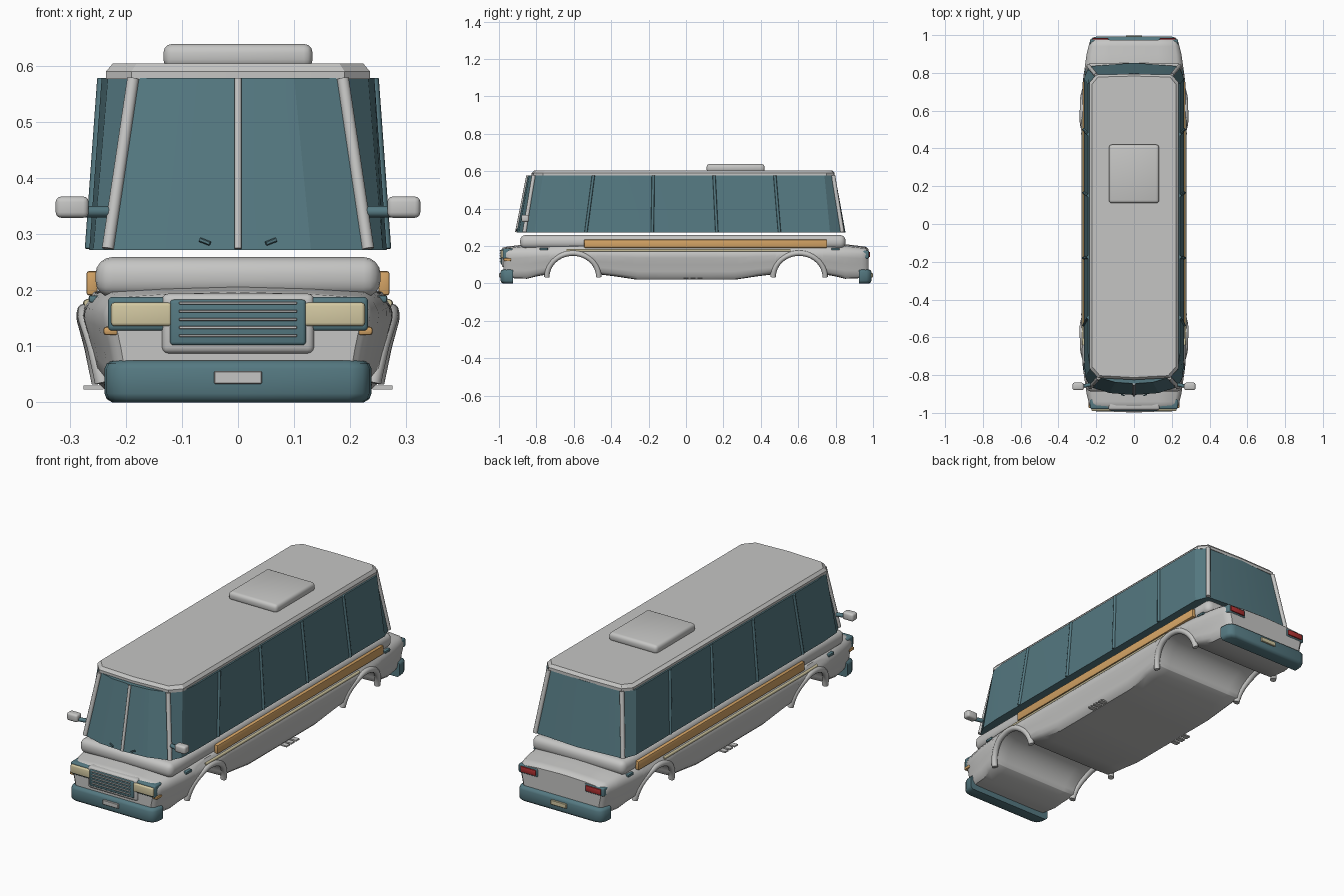
import bpy, bmesh, math
from mathutils import Vector

cube = bpy.data.objects.get("Cube")
if cube:
    bpy.data.objects.remove(cube, do_unlink=True)


def material(name, rgb):
    m = bpy.data.materials.new(name)
    m.use_nodes = True
    m.diffuse_color = (*rgb, 1)
    m.node_tree.nodes["Principled BSDF"].inputs["Base Color"].default_value = (*rgb, 1)
    return m


GREY = material("light grey", (0.56, 0.56, 0.55))
TEAL = material("dark teal", (0.09, 0.19, 0.22))
ORANGE = material("amber", (0.66, 0.37, 0.13))
CREAM = material("cream", (0.65, 0.58, 0.36))
RED = material("red", (0.42, 0.03, 0.03))


def finish(name, bm, mat, angle=35):
    bmesh.ops.recalc_face_normals(bm, faces=bm.faces)
    me = bpy.data.meshes.new(name)
    bm.to_mesh(me)
    bm.free()
    me.materials.append(mat)
    for p in me.polygons:
        p.use_smooth = True
    me.set_sharp_from_angle(angle=math.radians(angle))
    ob = bpy.data.objects.new(name, me)
    bpy.context.collection.objects.link(ob)
    return ob


def box(name, xs, ys, zs, mat, bevel=0.0, seg=3):
    """Box between pairs of limits, with rounded edges."""
    bm = bmesh.new()
    bmesh.ops.create_cube(bm, size=1)
    for v in bm.verts:
        v.co = [r[0] + (r[1] - r[0]) * (c + 0.5) for r, c in zip((xs, ys, zs), v.co)]
    if bevel:
        bmesh.ops.bevel(bm, geom=bm.edges[:], offset=bevel, segments=seg,
                        profile=0.5, affect='EDGES')
    return finish(name, bm, mat)


def loft(name, rings, mat, angle=35):
    """Skin closed rings of equal length and cap both ends."""
    bm = bmesh.new()
    rows = [[bm.verts.new(p) for p in ring] for ring in rings]
    n = len(rows[0])
    for a, b in zip(rows, rows[1:]):
        for i in range(n):
            j = (i + 1) % n
            bm.faces.new((a[i], a[j], b[j], b[i]))
    bm.faces.new(rows[0])
    bm.faces.new(rows[-1])
    return finish(name, bm, mat, angle)


def tube(name, pts, r, mat, n=10):
    """Round bar along a path."""
    pts = [Vector(p) for p in pts]
    rings = []
    for i, p in enumerate(pts):
        d = (pts[min(i + 1, len(pts) - 1)] - pts[max(i - 1, 0)]).normalized()
        u = d.cross(Vector((1, 0, 0)) if abs(d.x) < 0.8 else Vector((0, 1, 0))).normalized()
        v = d.cross(u)
        rings.append([p + r * (u * math.cos(a) + v * math.sin(a))
                      for a in (2 * math.pi * k / n for k in range(n))])
    return loft(name, rings, mat, 50)


def interp(table, t):
    for (a, va), (b, vb) in zip(table, table[1:]):
        if t <= b:
            return va + (vb - va) * max(0, (t - a) / (b - a))
    return table[-1][1]


def mirror_ring(half):
    return half + [(-x, y, z) for x, y, z in reversed(half) if x > 1e-6]


# Lower body: cross-sections along the length, underside raised over the wheels
WIDTH = [(0, 0.28), (0.6, 0.28), (0.76, 0.273), (0.9, 0.252), (0.96, 0.236), (0.975, 0.22)]
TOP = [(0, 0.2), (0.85, 0.2), (0.96, 0.187), (0.975, 0.175)]
BELLY = [(0, 0.02), (0.26, 0.02), (0.46, 0.05), (0.75, 0.05), (0.85, 0.025), (0.97, 0.03)]
SHAPE = [(0.02, 0.89), (0.1, 0.95), (0.15, 1.0), (0.165, 0.995), (0.2, 0.91)]
ARCH_Y, ARCH_Z, ARCH_R = 0.605, 0.035, 0.128


def side_x(y, z):
    return interp(WIDTH, abs(y)) * interp(SHAPE, z)


def bottom(y):
    d = abs(abs(y) - ARCH_Y)
    z = interp(BELLY, abs(y))
    return max(z, ARCH_Z + math.sqrt(max(0, ARCH_R ** 2 - d * d))) if d < ARCH_R else z


def section(y):
    b, t = bottom(y), interp(TOP, abs(y))
    half = [(0, y, b), (side_x(y, b) * 0.7, y, b), (side_x(y, b) * 0.95, y, b + 0.002)]
    for s in (0.1, 0.25, 0.45, 0.65, 0.8, 0.92):
        z = b + (t - b) * s
        half.append((side_x(y, z), y, z))
    half += [(side_x(y, t) * 0.96, y, t), (0.13, y, t + 0.006), (0, y, t + 0.01)]
    return mirror_ring(half)


near = [0, 0.13, 0.26, 0.38, 0.8, 0.85, 0.9, 0.94, 0.96, 0.968, 0.975]
near += [ARCH_Y + (ARCH_R + 0.0005) * math.cos(math.pi * k / 20) for k in range(21)]
stations = sorted({s * y for y in near for s in (-1, 1)})
loft("lower_body", [section(y) for y in stations], GREY, 40)

# Waist belt
box("waist_belt", (-0.254, 0.254), (-0.887, 0.853), (0.187, 0.259), GREY, 0.03, 4)


# Glasshouse: tapered, with cut corners
def plan(half, z):
    return mirror_ring([(x, y, z) for x, y in half])


loft("glasshouse", [
    plan([(0, -.905), (.13, -.895), (.232, -.862), (.258, -.81), (.265, -.7),
          (.265, .77), (.24, .835), (0, .853)], 0.272),
    plan([(0, -.845), (.1, -.838), (.187, -.812), (.232, -.765), (.243, -.68),
          (.243, .74), (.2, .785), (0, .797)], 0.578)], TEAL, 10)

# Roof and hatch
roof = [(0, -.825), (.19, -.815), (.235, -.765), (.235, .75), (.2, .79), (0, .795)]
inner = [(x * 0.95, y * 0.985) for x, y in roof]
loft("roof", [plan(roof, 0.576), plan(roof, 0.59), plan(inner, 0.604)], GREY, 30)
box("roof_hatch", (-0.133, 0.133), (0.11, 0.42), (0.595, 0.639), GREY, 0.016)

# Windscreen centre bar
tube("windscreen_bar", [(0, -.907, .274), (0, -.847, .577)], 0.007, GREY)

for s, side in ((1, "left"), (-1, "right")):
    # Corner and window posts
    tube(f"front_pillar_{side}", [(s * .232, -.864, .274), (s * .187, -.814, .577)], 0.011, GREY)
    tube(f"rear_pillar_{side}", [(s * .24, .836, .274), (s * .2, .787, .577)], 0.011, GREY)
    for i, (lo, hi) in enumerate([(-.535, -.495), (-.18, -.175), (.165, .15), (.5, .475)]):
        tube(f"window_post_{side}_{i}", [(s * .265, lo, .274), (s * .243, hi, .577)], 0.008, TEAL, 8)

    # Wheel arch lips
    for yc, end in ((-ARCH_Y, "front"), (ARCH_Y, "rear")):
        pts = []
        for k in range(25):
            a = math.pi * k / 24
            y, z = yc + 0.139 * math.cos(a), ARCH_Z + 0.127 * math.sin(a)
            pts.append((s * (side_x(y, z) - 0.006), y, z))
        tube(f"{end}_arch_{side}", pts, 0.0145, GREY, 12)

    # Side stripe, moulding, marker lights and sill steps
    box(f"side_stripe_{side}", sorted((s * .25, s * .27)), (-.545, .755), (.191, .234), ORANGE, 0.004, 2)
    ys = [-.64 + 0.1 * k for k in range(13)]
    tube(f"side_moulding_{side}", [(s * (side_x(y, .177) - 0.001), y, .177) for y in ys], 0.007, CREAM, 8)
    for y in (-.76, .8):
        x = side_x(y, .184)
        box(f"marker_{side}", sorted((s * (x - .02), s * (x + .007))), (y - .022, y + .022),
            (.178, .191), TEAL, 0.004, 2)
    for y in (0, .037, .074):
        box(f"sill_step_{side}", sorted((s * .24, s * .275)), (y - .013, y + .013), (.023, .03), GREY)

    # Door mirrors
    tube(f"mirror_arm_{side}", [(s * .23, -.85, .34), (s * .275, -.86, .34)], 0.01, TEAL)
    box(f"mirror_{side}", sorted((s * .266, s * .325)), (-.88, -.84), (.329, .367), GREY, 0.01)

    # Wipers
    tube(f"wiper_{side}", [(s * .05, -.908, .283), (s * .068, -.902, .29)], 0.004, TEAL, 6)

    # Front lamps
    box(f"lamp_housing_{side}", sorted((s * .1, s * .232)), (-.98, -.925), (.127, .188), TEAL, 0.008)
    box(f"headlight_{side}", sorted((s * .118, s * .226)), (-.99, -.95), (.136, .178), CREAM, 0.006)
    box(f"indicator_{side}", sorted((s * .212, s * .24)), (-.975, -.935), (.12, .135), ORANGE, 0.005, 2)

    # Rear lamps
    box(f"tail_housing_{side}", sorted((s * .128, s * .234)), (.925, .978), (.134, .176), TEAL, 0.006)
    box(f"tail_light_{side}", sorted((s * .136, s * .22)), (.95, .984), (.141, .169), RED, 0.004, 2)

# Grille
box("grille_frame", (-.136, .136), (-.985, -.94), (.087, .194), GREY, 0.012)
box("grille_panel", (-.121, .121), (-.991, -.95), (.102, .183), TEAL, 0.006)
for i in range(5):
    z = 0.119 + 0.0145 * i
    box(f"grille_bar_{i}", (-.105, .105), (-.996, -.985), (z - .0025, z + .0025), GREY, 0.001, 1)

# Bumpers and number plates, front and rear
for s, end in ((-1, "front"), (1, "rear")):
    half = [(0, .992), (.2, .992), (.222, .985), (.234, .965), (.238, .925), (0, .925)]

    def rim(inset, z):
        return plan([(x - inset * (x > 0.1), s * (y - inset * (y > 0.95))) for x, y in half], z)
    loft(f"{end}_bumper", [rim(.014, 0), rim(.004, .006), rim(0, .016), rim(0, .06),
                           rim(.004, .069), rim(.014, .075)], TEAL, 40)
    box(f"{end}_plate", (-.043, .043), sorted((s * .985, s * .999)), (.033, .056),
        GREY if s < 0 else CREAM, 0.002, 1)
